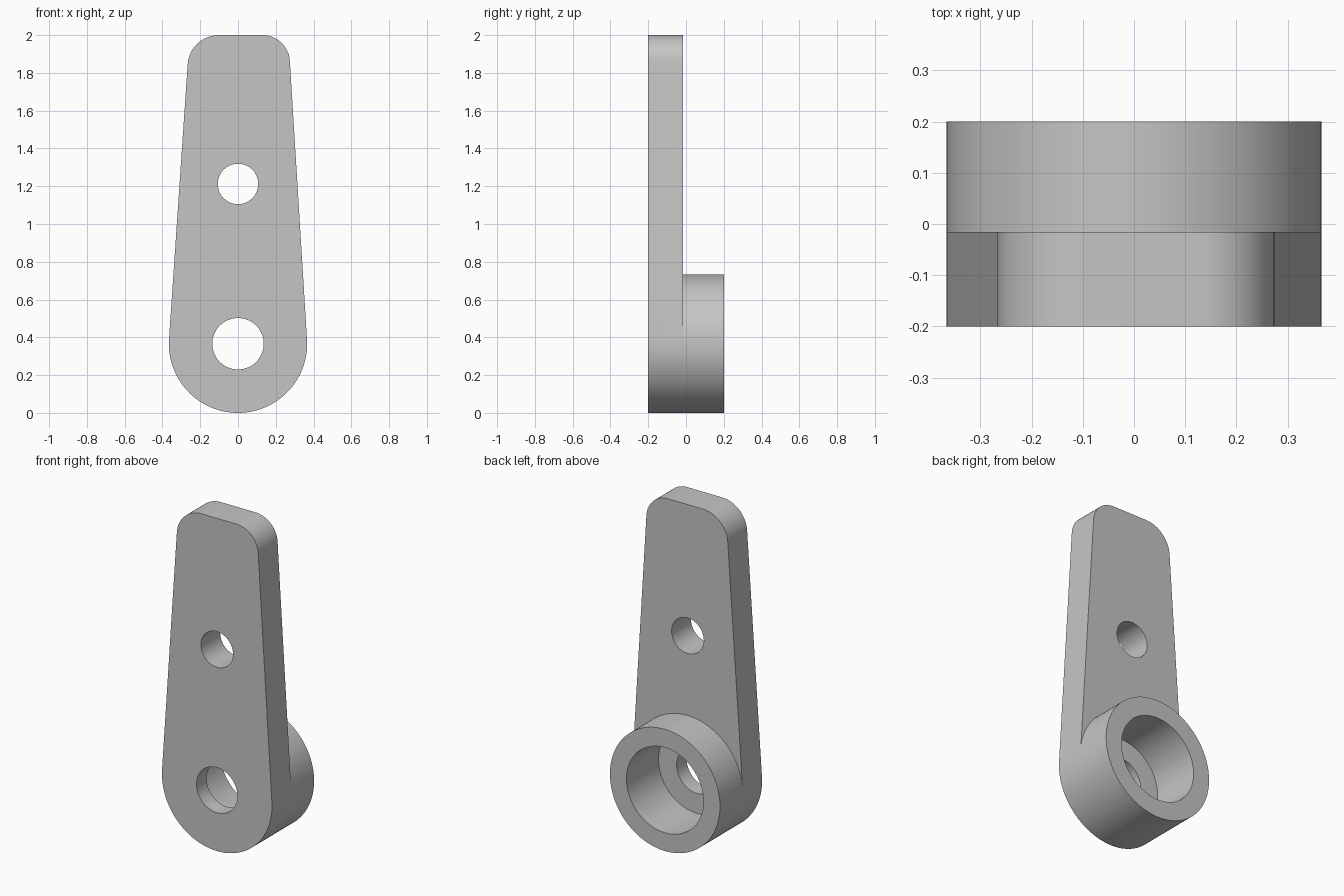
import bpy, bmesh
from math import sin, cos, pi, atan2, acos, hypot, radians

cube = bpy.data.objects.get("Cube")
if cube:
    bpy.data.objects.remove(cube)

# Main dimensions
FRONT, FLOOR, STEP, BACK = -0.2, -0.105, -0.016, 0.2
TOP = 2.0
HUB_Z = HUB_R = 0.366
BORE_R, PIN_R = 0.256, 0.136
BOLT_Z, BOLT_R = 1.212, 0.107

bm = bmesh.new()


def arc(x, z, r, a0, a1, n):
    return [(x + r * cos(a0 + (a1 - a0) * i / n),
             z + r * sin(a0 + (a1 - a0) * i / n)) for i in range(n + 1)]


def circle(z, r, n=96):
    return arc(0, z, r, 0, 2 * pi, n)[:-1]


def wall(path, y0, y1, closed=False):
    pts = path + path[:1] if closed else path
    rows = [[bm.verts.new((x, y, z)) for x, z in pts] for y in (y0, y1)]
    for i in range(len(pts) - 1):
        bm.faces.new((rows[0][i], rows[0][i + 1], rows[1][i + 1], rows[1][i]))


def sheet(y, *loops):
    edges = []
    for loop in loops:
        vs = [bm.verts.new((x, y, z)) for x, z in loop]
        edges += [bm.edges.new((a, b)) for a, b in zip(vs, vs[1:] + vs[:1])]
    bmesh.ops.triangle_fill(bm, edges=edges, use_beauty=True,
                            use_dissolve=False, normal=(0, 1, 0))


def tangent(corner_x, side):
    dx, dz = corner_x, TOP - HUB_Z
    return atan2(dz, dx) + side * acos(HUB_R / hypot(dx, dz))


def corner(corner_x, r, a, a0, a1):
    x = corner_x + r * (sin(a) - 1) / cos(a)
    return arc(x, TOP - r, r, a0, a1, 20)


# Tapered outline: sides tangent to the hub, rounded top corners
right_x, left_x = 0.266, -0.256
a_right, a_left = tangent(right_x, -1), tangent(left_x, 1)
hub_low = arc(0, HUB_Z, HUB_R, a_left, a_right + 2 * pi, 60)
hub_high = arc(0, HUB_Z, HUB_R, a_right, a_left, 56)
top_path = ([hub_low[-1]] + corner(right_x, 0.145, a_right, a_right, pi / 2)
            + corner(left_x, 0.165, a_left, pi / 2, a_left) + [hub_low[0]])
pin, bore = circle(HUB_Z, PIN_R), circle(HUB_Z, BORE_R)
bolt = circle(BOLT_Z, BOLT_R)

# Arm plate
sheet(FRONT, top_path + hub_low[1:-1], pin, bolt)
sheet(STEP, top_path + hub_high[::-1][1:-1], bolt)
wall(top_path, FRONT, STEP)
wall(bolt, FRONT, STEP, True)

# Hub with counterbore
wall(hub_low, FRONT, STEP)
wall(hub_low, STEP, BACK)
wall(hub_high, STEP, BACK)
sheet(BACK, hub_high + hub_low[1:-1], bore)
wall(bore, FLOOR, BACK, True)
sheet(FLOOR, bore, pin)
wall(pin, FRONT, FLOOR, True)

bmesh.ops.remove_doubles(bm, verts=bm.verts, dist=1e-5)
bmesh.ops.recalc_face_normals(bm, faces=bm.faces)
mesh = bpy.data.meshes.new("lever_arm")
bm.to_mesh(mesh)
bm.free()
arm = bpy.data.objects.new("lever_arm", mesh)
bpy.context.collection.objects.link(arm)

# Plain grey finish
grey = bpy.data.materials.new("light_grey")
grey.use_nodes = True
colour = (0.56, 0.56, 0.56, 1)
grey.diffuse_color = colour
grey.node_tree.nodes["Principled BSDF"].inputs["Base Color"].default_value = colour
mesh.materials.append(grey)

bpy.ops.object.select_all(action="DESELECT")
arm.select_set(True)
bpy.context.view_layer.objects.active = arm
bpy.ops.object.shade_smooth_by_angle(angle=radians(30))
